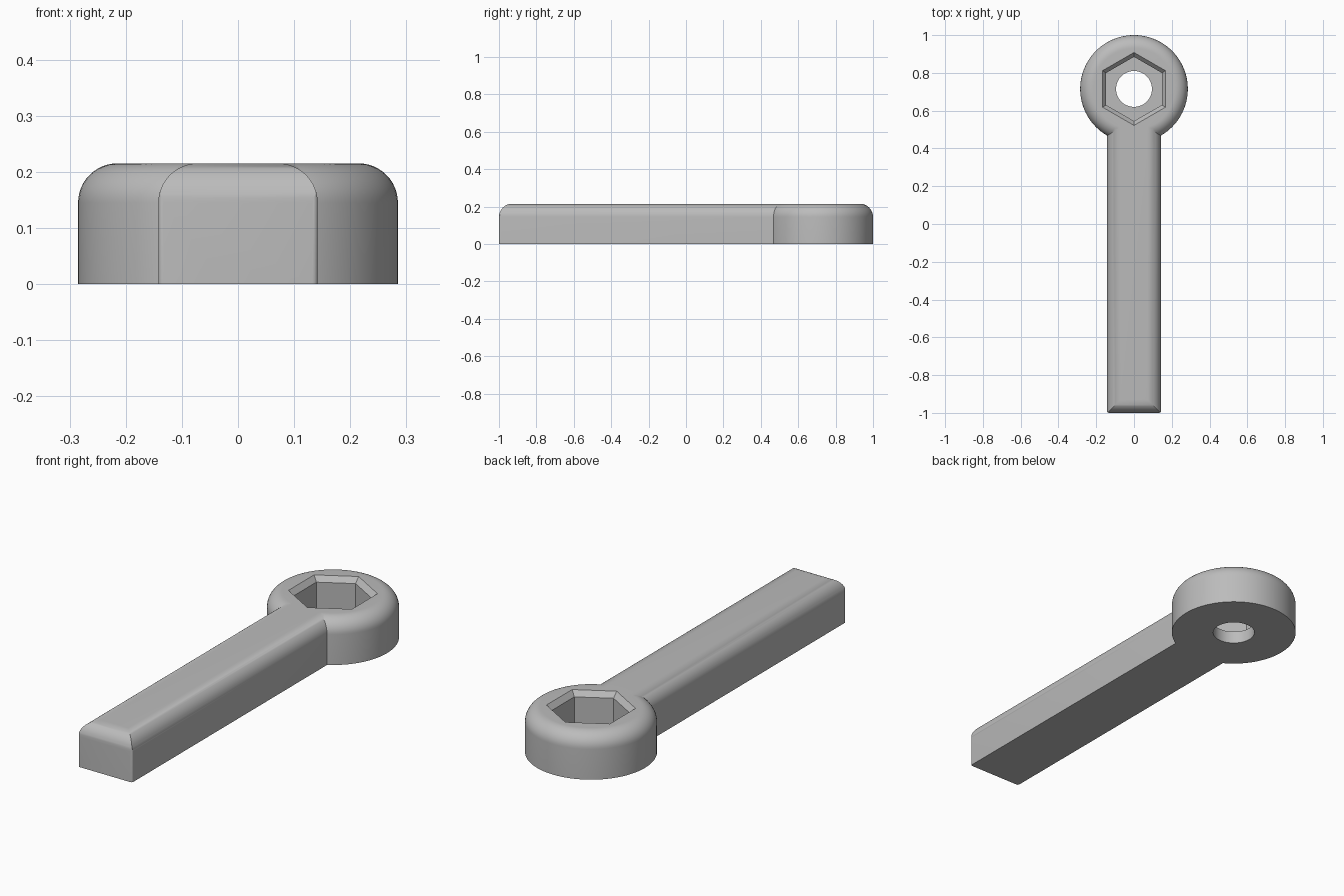
import bpy, bmesh, math
from mathutils import Vector

cube = bpy.data.objects.get("Cube")
if cube:
    bpy.data.objects.remove(cube, do_unlink=True)

HEIGHT = 0.215
FILLET = 0.07
HEAD_Y, HEAD_R = 0.715, 0.285
HALF_W = 0.142

grey = bpy.data.materials.new("plain grey")
grey.use_nodes = True
grey.diffuse_color = (0.5, 0.5, 0.5, 1)
grey.node_tree.nodes["Principled BSDF"].inputs["Base Color"].default_value = (0.5, 0.5, 0.5, 1)


def loft(name, rings):
    """Solid skinned through equal-length rings of points, capped at both ends."""
    bm = bmesh.new()
    loops = [[bm.verts.new(p) for p in ring] for ring in rings]
    n = len(loops[0])
    for a, b in zip(loops, loops[1:]):
        for i in range(n):
            j = (i + 1) % n
            bm.faces.new((a[i], a[j], b[j], b[i]))
    bm.faces.new(loops[0])
    bm.faces.new(loops[-1])
    bmesh.ops.recalc_face_normals(bm, faces=bm.faces[:])
    mesh = bpy.data.meshes.new(name)
    bm.to_mesh(mesh)
    bm.free()
    mesh.materials.append(grey)
    obj = bpy.data.objects.new(name, mesh)
    bpy.context.collection.objects.link(obj)
    return obj


def circle(radius, z, sides):
    """Ring about the head axis with a corner pointing along +y."""
    return [Vector((radius * math.sin(math.tau * i / sides),
                    HEAD_Y + radius * math.cos(math.tau * i / sides), z)) for i in range(sides)]


def arc(cx, cy, radius, start, steps=12):
    """Quarter turn, counter-clockwise from the start angle in degrees."""
    angles = [math.radians(start + 90 * i / steps) for i in range(steps + 1)]
    return [(cx + radius * math.cos(a), cy + radius * math.sin(a)) for a in angles]


def combine(target, tool, operation):
    mod = target.modifiers.new(operation.lower(), 'BOOLEAN')
    mod.operation, mod.solver, mod.object = operation, 'EXACT', tool
    bpy.context.view_layer.objects.active = target
    bpy.ops.object.modifier_apply(modifier=mod.name)
    bpy.data.objects.remove(tool, do_unlink=True)


# Handle: rounded cross-section run along y, then trimmed by the end profiles
shoulder, top = HALF_W - FILLET, HEIGHT - FILLET
section = [(-HALF_W, 0), (HALF_W, 0)] + arc(shoulder, top, FILLET, 0) + arc(-shoulder, top, FILLET, 90)
wrench = loft("wrench", [[(x, y, z) for x, z in section] for y in (-1, 0.6)])

side = [(0.9, -0.1), (0.9, 0.4), (-1 + FILLET, 0.4)] + arc(-1 + FILLET, top, FILLET, 90) + [(-1, -0.1)]
combine(wrench, loft("end_trim", [[(x, y, z) for y, z in side] for x in (-0.4, 0.4)]), 'INTERSECT')

corner = 0.01
inset = HALF_W + 0.0005 - corner
plan = (arc(-inset, -1 + corner, corner, 180, 4) + arc(inset, -1 + corner, corner, 270, 4)
        + [(HALF_W + 0.0005, 0.9), (-HALF_W - 0.0005, 0.9)])
combine(wrench, loft("corner_trim", [[(x, y, z) for x, y in plan] for z in (-0.1, 0.4)]), 'INTERSECT')

# Round head with a filleted top rim
rim = [(HEAD_R, 0)] + arc(HEAD_R - FILLET, top, FILLET, 0)
combine(wrench, loft("head", [circle(r, z, 96) for r, z in rim]), 'UNION')

# Hexagonal nut pocket with a chamfered mouth, and the bolt hole under it
pocket = [(0.17, 0.06), (0.17, 0.19), (0.216, 0.24)]
combine(wrench, loft("nut_pocket", [circle(r, z, 6) for r, z in pocket]), 'DIFFERENCE')
combine(wrench, loft("bolt_hole", [circle(0.095, z, 64) for z in (-0.1, 0.15)]), 'DIFFERENCE')

# Smooth the fillets and keep the hard edges
bpy.ops.object.select_all(action='DESELECT')
wrench.select_set(True)
bpy.context.view_layer.objects.active = wrench
bpy.ops.object.shade_smooth_by_angle(angle=math.radians(28))
